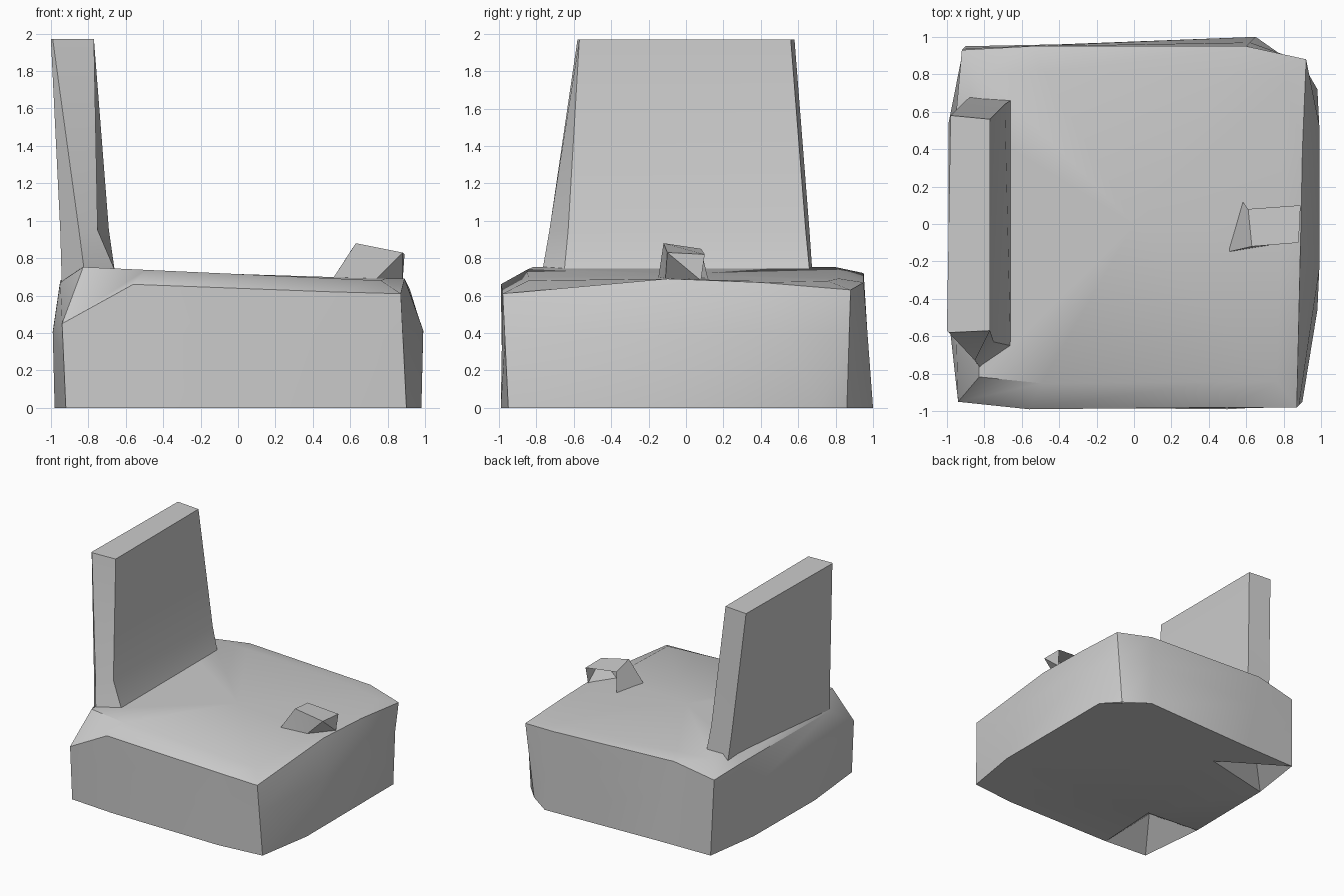
import bpy
import bmesh
import math
from mathutils import Vector

cube = bpy.data.objects.get("Cube")
if cube:
    bpy.data.objects.remove(cube, do_unlink=True)

# One plain grey for the whole model
grey = bpy.data.materials.new("plain_grey")
grey.use_nodes = True
colour = (0.6, 0.6, 0.6, 1)
grey.diffuse_color = colour
grey.node_tree.nodes["Principled BSDF"].inputs["Base Color"].default_value = colour


def finish(bm, name, angle, closed=True):
    """Turn a bmesh into a named, shaded object."""
    if closed:
        bmesh.ops.recalc_face_normals(bm, faces=bm.faces[:])
    mesh = bpy.data.meshes.new(name)
    bm.to_mesh(mesh)
    bm.free()
    mesh.materials.append(grey)
    part = bpy.data.objects.new(name, mesh)
    bpy.context.collection.objects.link(part)
    bpy.ops.object.select_all(action="DESELECT")
    part.select_set(True)
    bpy.context.view_layer.objects.active = part
    bpy.ops.object.shade_smooth_by_angle(angle=math.radians(angle))
    return part


def add_ring(bm, points):
    return [bm.verts.new(p) for p in points]


def bridge(bm, lower, upper):
    """Join two closed rings of equal length with quads."""
    count = len(lower)
    for i in range(count):
        j = (i + 1) % count
        bm.faces.new((lower[i], lower[j], upper[j], upper[i]))


def fan(bm, ring, apex):
    """Fill a closed ring with triangles around a middle vertex."""
    for i, vert in enumerate(ring):
        bm.faces.new((vert, ring[(i + 1) % len(ring)], apex))


def build_seat():
    bm = bmesh.new()
    # Outline columns, counter-clockwise from the front corner by the backrest
    foot = [(-.92, -.95), (-.52, -.98), (.5, -.99), (.9, -.95), (.98, -.46), (.98, .72),
            (.85, .86), (.65, 1), (-.4, .96), (-.9, .95), (-.97, .46), (-.98, -.36)]
    rim = [(-.94, -.95, .45), (-.56, -.99, .66), (.5, -.98, .62), (.87, -.98, .61),
           (.89, -.1, .69), (.9, .4, .67), (.92, .88, .63), (.6, .95, .67),
           (-.55, .95, .72), (-.92, .93, .65), (-.95, .6, .68), (-.95, -.6, .67)]
    corners = (0, 3, 6, 9)

    # Walls bulge at mid height on the two ends
    middle = []
    for i, (low, high) in enumerate(zip(foot, rim)):
        point = Vector((*low, 0)).lerp(Vector(high), .6)
        if i not in corners and abs(point.x) > .85:
            point.x = math.copysign(.99, point.x)
        middle.append(point)

    # The top rises to a shallow crown inside the rim
    crown = []
    for x, y, z in rim:
        height = .715 - .04 * x
        crown.append((x * .88, y * .86, max(height, z)))

    bottom = add_ring(bm, [(x, y, 0) for x, y in foot])
    waist = add_ring(bm, middle)
    edge = add_ring(bm, rim)
    inner = add_ring(bm, crown)
    bridge(bm, bottom, waist)
    bridge(bm, waist, edge)
    bridge(bm, edge, inner)
    fan(bm, inner, bm.verts.new((0, 0, .715)))

    # Hollow corner pockets cut into the underside
    pockets = {0: ((11, 0, 1), (-.49, -.4)), 3: ((3, 4), (.35, -.61)),
               6: ((5, 6, 7), (.49, .39)), 9: ((9, 10), (-.35, .6))}
    base = []
    for i in range(len(foot)):
        if i not in pockets:
            base.append(bottom[i])
            continue
        columns, tip = pockets[i]
        deep = bm.verts.new((*tip, 0))
        ring = [bottom[k] for k in columns] + [deep]
        centre = sum((v.co for v in ring), Vector()) / len(ring)
        centre.z = .2
        fan(bm, ring, bm.verts.new(centre))
        if len(columns) == 2:
            base.append(bottom[i])
        base.append(deep)
    floor = bm.faces.new(base)
    bmesh.ops.triangulate(bm, faces=[floor])
    finish(bm, "seat", 35)


def build_backrest():
    bm = bmesh.new()
    # Tapered slab with a flared, uneven foot
    foot = [(-.66, -.65, .74), (-.66, .66, .74), (-.87, .68, .66),
            (-.94, -.62, .6), (-.82, -.77, .72)]
    knee = [(-.75, -.63, .95), (-.69, .64, .95), (-.9, .66, .95),
            (-.95, -.61, .95), (-.85, -.73, .95)]
    top = [(-.77, -.57, 1.97), (-.77, .56, 1.97), (-.98, .58, 1.97),
           (-1, -.57, 1.97), (-.99, -.58, 1.97)]
    rings = [add_ring(bm, points) for points in (foot, knee, top)]
    for lower, upper in zip(rings, rings[1:]):
        bridge(bm, lower, upper)
    bm.faces.new(rings[0])
    bm.faces.new(rings[-1])
    finish(bm, "backrest", 25)


def build_flap():
    bm = bmesh.new()
    # Bent sheet: a ramp, a sloping plate and its folded web
    ramp_front, ramp_back = add_ring(bm, [(.5, -.15, .68), (.58, .12, .68)])
    ridge_front, ridge_back = add_ring(bm, [(.63, -.12, .88), (.61, .08, .85)])
    lip_front, lip_back = add_ring(bm, [(.88, -.1, .83), (.89, .1, .82)])
    web, heel = add_ring(bm, [(.74, -.11, .69), (.88, .08, .68)])
    bm.faces.new((ramp_front, ridge_front, ridge_back, ramp_back))
    bm.faces.new((ridge_front, lip_front, lip_back, ridge_back))
    bm.faces.new((ramp_front, web, ridge_front))
    bm.faces.new((web, lip_front, ridge_front))
    bm.faces.new((web, heel, lip_front))
    bm.faces.new((heel, lip_back, lip_front))
    finish(bm, "front_flap", 20, closed=False)


build_seat()
build_backrest()
build_flap()
